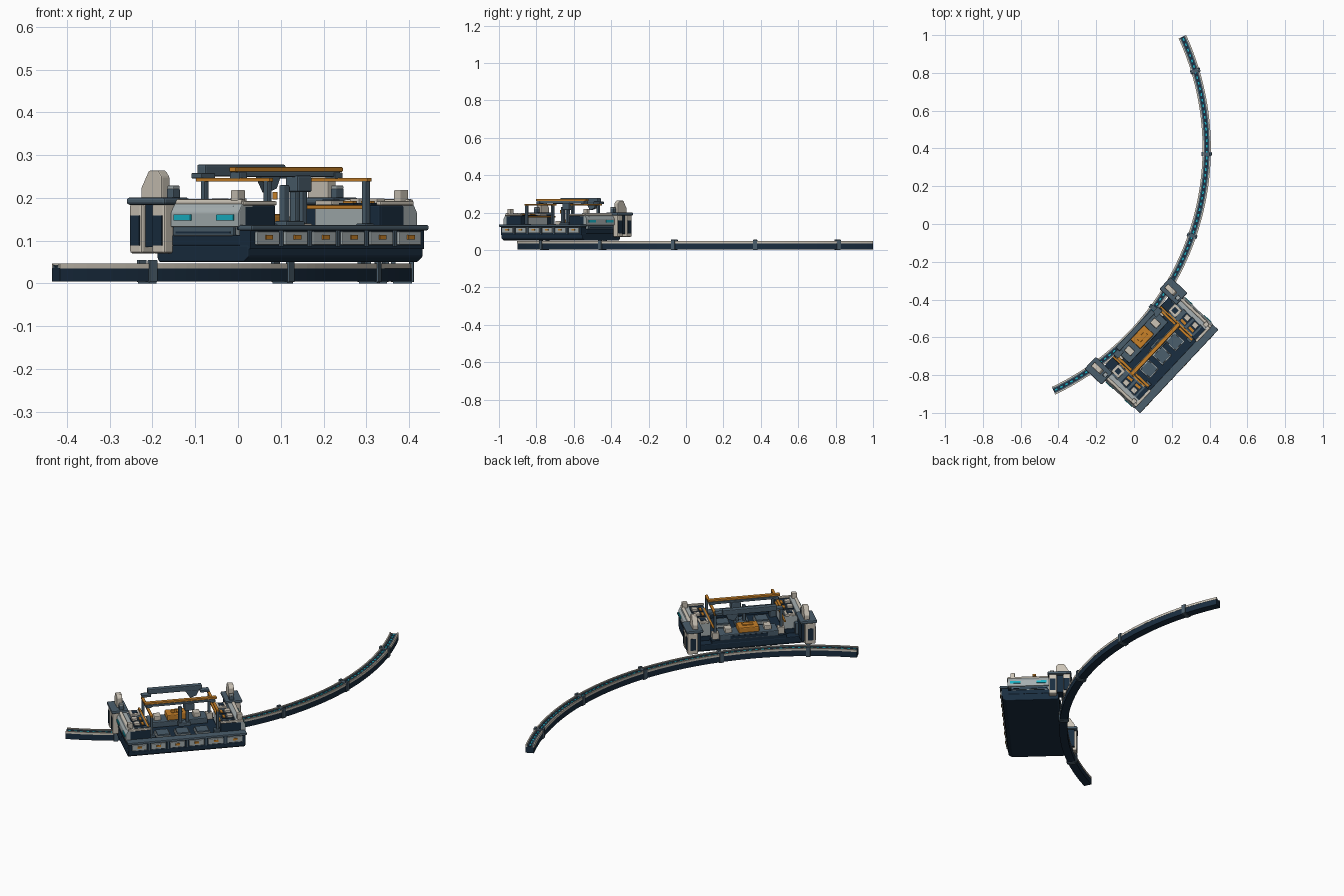
import bpy, bmesh, math
from mathutils import Matrix, Vector


def material(name, rgb):
    m = bpy.data.materials.new(name)
    m.diffuse_color = (*rgb, 1)
    return m


NAVY = material("dark navy", (0.010, 0.026, 0.050))
SLATE = material("slate blue", (0.070, 0.112, 0.150))
CREAM = material("warm cream", (0.60, 0.55, 0.47))
GRAY = material("light gray", (0.38, 0.43, 0.44))
ORANGE = material("orange", (0.58, 0.22, 0.022))
TEAL = material("teal light", (0.010, 0.45, 0.56))

# Curved track: arc centre, radius and end angles
CX, CY, R = -1.035, 0.40, 1.42
A0, A1 = math.radians(-64.6), math.radians(24.6)
# Platform frame: local x runs along the track, local -y points outward
PLATFORM = Matrix.Translation((0.0107, -0.566, 0)) @ Matrix.Rotation(math.radians(46.8), 4, 'Z')


def finish(name, bm, mat, matrix, bevel=0.0):
    bmesh.ops.recalc_face_normals(bm, faces=bm.faces)
    mesh = bpy.data.meshes.new(name)
    bm.to_mesh(mesh)
    bm.free()
    mesh.materials.append(mat)
    ob = bpy.data.objects.new(name, mesh)
    bpy.context.collection.objects.link(ob)
    ob.matrix_world = matrix
    if bevel:
        mod = ob.modifiers.new("bevel", 'BEVEL')
        mod.width = bevel
        mod.segments = 2
    return ob


def box(name, mat, x, y, z, bevel=0.0, matrix=PLATFORM):
    """Box given by its (min, max) range on each axis."""
    bm = bmesh.new()
    size = [abs(r[1] - r[0]) for r in (x, y, z)]
    mid = [(r[0] + r[1]) / 2 for r in (x, y, z)]
    bmesh.ops.create_cube(bm, size=1, matrix=Matrix.Translation(mid) @ Matrix.Diagonal((*size, 1)))
    return finish(name, bm, mat, matrix, bevel)


def prism(name, mat, profile, span, bevel=0.0, along_y=False):
    """Profile of (y, z) points extruded over an x range, or (x, z) over a y range."""
    bm = bmesh.new()
    pts = [(p, span[0], z) if along_y else (span[0], p, z) for p, z in profile]
    f = bm.faces.new([bm.verts.new(p) for p in pts])
    new = bmesh.ops.extrude_face_region(bm, geom=[f])['geom']
    d = span[1] - span[0]
    bmesh.ops.translate(bm, vec=(0, d, 0) if along_y else (d, 0, 0),
                        verts=[v for v in new if isinstance(v, bmesh.types.BMVert)])
    return finish(name, bm, mat, PLATFORM, bevel)


def rod(name, mat, a, b, radius, sides=12):
    a, b = Vector(a), Vector(b)
    d = b - a
    bm = bmesh.new()
    m = Matrix.Translation((a + b) / 2) @ d.to_track_quat('Z', 'Y').to_matrix().to_4x4()
    bmesh.ops.create_cone(bm, cap_ends=True, segments=sides, radius1=radius, radius2=radius,
                          depth=d.length, matrix=m)
    return finish(name, bm, mat, PLATFORM)


def arc_strip(name, mat, r, z, steps=64):
    """Rectangular section swept along the track arc."""
    bm = bmesh.new()
    rings = []
    for i in range(steps + 1):
        a = A0 + (A1 - A0) * i / steps
        rings.append([bm.verts.new((CX + (R + dr) * math.cos(a), CY + (R + dr) * math.sin(a), h))
                      for dr, h in ((r[0], z[0]), (r[1], z[0]), (r[1], z[1]), (r[0], z[1]))])
    for p, q in zip(rings, rings[1:]):
        for k in range(4):
            bm.faces.new((p[k], p[(k + 1) % 4], q[(k + 1) % 4], q[k]))
    bm.faces.new(rings[0])
    bm.faces.new(rings[-1])
    return finish(name, bm, mat, Matrix.Identity(4))


def on_arc(a):
    return Matrix.Translation((CX, CY, 0)) @ Matrix.Rotation(a, 4, 'Z') @ Matrix.Translation((R, 0, 0))


# ---- Track ----
arc_strip("track_body", NAVY, (-0.021, 0.021), (0.004, 0.036))
arc_strip("track_slot", NAVY, (-0.009, 0.009), (0.036, 0.040))
for s in (-1, 1):
    arc_strip("track_guide", SLATE, (s * 0.009, s * 0.015), (0.036, 0.043))
    arc_strip("track_edge", CREAM, (s * 0.015, s * 0.022), (0.035, 0.047))
for i in range(72):
    a = A0 + (A1 - A0) * (i + 0.5) / 72
    box("track_light", TEAL, (-0.004, 0.004), (-0.007, 0.007), (0.040, 0.042), matrix=on_arc(a))
for deg in (-54.6, -36.6, -19.0, -1.2, 16.8):
    m = on_arc(math.radians(deg))
    for s in (-1, 1):
        box("clamp_side", SLATE, (s * 0.016, s * 0.027), (-0.011, 0.011), (0.003, 0.055), 0.002, m)
    box("clamp_base", SLATE, (-0.022, 0.022), (-0.011, 0.011), (0, 0.006), 0, m)
    box("clamp_bridge", SLATE, (-0.018, 0.018), (-0.009, 0.009), (0.038, 0.046), 0, m)

# ---- Hull and deck ----
prism("hull", NAVY, [(-0.283, 0.050), (-0.01, 0.050), (-0.004, 0.062), (-0.004, 0.090),
                     (-0.300, 0.090), (-0.300, 0.062)], (-0.298, 0.298), 0.004)
box("deck", NAVY, (-0.19, 0.19), (-0.27, -0.005), (0.088, 0.106))

# ---- Drawer bank along the outer edge ----
box("drawer_bank", NAVY, (-0.297, 0.297), (-0.304, -0.268), (0.080, 0.128), 0.002)
box("drawer_rim", SLATE, (-0.303, 0.303), (-0.314, -0.268), (0.124, 0.137), 0.004)
for i in range(6):
    c = (i - 2.5) * 0.097
    box("drawer", GRAY, (c - 0.038, c + 0.038), (-0.311, -0.302), (0.090, 0.121), 0.002)
    box("drawer_handle", ORANGE, (c - 0.011, c + 0.011), (-0.315, -0.310), (0.103, 0.113))
    if i < 5:
        box("drawer_divider", SLATE, (c + 0.044, c + 0.053), (-0.309, -0.302), (0.086, 0.126))

# ---- Hatches on the deck ----
for c in (-0.1, 0.0, 0.1):
    box("hatch_frame", GRAY, (c - 0.036, c + 0.036), (-0.226, -0.152), (0.104, 0.118), 0.002)
    box("hatch_lid", SLATE, (c - 0.031, c + 0.031), (-0.221, -0.157), (0.116, 0.126), 0.002)

# ---- Mirrored end parts ----
for s in (-1, 1):
    def X(a, b):
        return tuple(sorted((s * a, s * b)))

    # console
    box("console_base", NAVY, X(0.185, 0.298), (-0.272, -0.050), (0.088, 0.113), 0.003)
    box("console_body", GRAY, X(0.185, 0.298), (-0.250, -0.056), (0.108, 0.182), 0.004)
    box("console_front", NAVY, X(0.178, 0.286), (-0.274, -0.235), (0.125, 0.184), 0.005)
    box("console_front_cap", CREAM, X(0.176, 0.292), (-0.277, -0.262), (0.182, 0.193), 0.004)
    prism("console_shell", GRAY, [(s * 0.305, 0.132), (s * 0.305, 0.166), (s * 0.290, 0.190),
                                  (s * 0.256, 0.190), (s * 0.256, 0.132)],
          (-0.274, -0.056), 0.002, along_y=True)
    rod("console_top_trim", CREAM, (s * 0.286, -0.272, 0.189), (s * 0.286, -0.060, 0.189), 0.008)
    box("console_vent", SLATE, X(0.293, 0.302), (-0.255, -0.060), (0.112, 0.132), 0.002)
    box("console_vent_slot", NAVY, X(0.298, 0.3035), (-0.245, -0.070), (0.117, 0.122))
    for y in (-0.232, -0.095):
        box("console_light", TEAL, X(0.302, 0.309), (y - 0.027, y + 0.027), (0.147, 0.161), 0.001)
    box("console_top", SLATE, X(0.188, 0.258), (-0.240, -0.060), (0.178, 0.185))
    # socket frame with a dark well
    box("socket_frame", CREAM, X(0.194, 0.246), (-0.104, -0.050), (0.182, 0.194), 0.003)
    box("socket_well", NAVY, X(0.206, 0.234), (-0.091, -0.063), (0.191, 0.196))
    for y in (-0.208, -0.150):
        box("console_bay", NAVY, X(0.194, 0.254), (y - 0.023, y + 0.023), (0.182, 0.188))
        box("console_unit", CREAM, X(0.222, 0.250), (y - 0.015, y + 0.015), (0.186, 0.199), 0.002)
        box("console_tab", ORANGE, X(0.200, 0.213), (y - 0.016, y + 0.016), (0.186, 0.193))
    box("console_rail", ORANGE, X(0.177, 0.187), (-0.235, -0.005), (0.174, 0.183), 0.001)
    box("console_knob", CREAM, X(0.266, 0.292), (-0.259, -0.235), (0.188, 0.219), 0.003)

    # end pod over the track
    box("pod_core", NAVY, X(0.255, 0.312), (-0.045, 0.046), (0.085, 0.186))
    box("pod_link", SLATE, X(0.240, 0.296), (-0.080, -0.030), (0.090, 0.150), 0.003)
    for y0, y1 in ((0.018, 0.058), (-0.055, -0.014)):
        box("pod_leg", CREAM, X(0.272, 0.326), (y0, y1), (0.070, 0.187), 0.006)
        ym = (y0 + y1) / 2
        box("pod_leg_panel", NAVY, X(0.324, 0.329), (ym - 0.015, ym + 0.015), (0.089, 0.159), 0.001)
    box("pod_back_panel", NAVY, X(0.285, 0.313), (0.055, 0.060), (0.092, 0.156), 0.001)
    box("pod_cap", SLATE, X(0.246, 0.333), (-0.062, 0.062), (0.184, 0.201), 0.006)
    prism("pod_fin", CREAM, [(0.046, 0.199), (0.046, 0.224), (0.022, 0.264), (-0.008, 0.264),
                             (-0.020, 0.250), (-0.020, 0.199)], X(0.270, 0.298), 0.003)
    box("pod_block", SLATE, X(0.268, 0.292), (-0.052, -0.030), (0.198, 0.222), 0.003)
    box("pod_block_cap", GRAY, X(0.269, 0.291), (-0.051, -0.031), (0.220, 0.229), 0.002)

    # gantry posts and side rails
    for y in (-0.238, -0.036):
        box("gantry_post", SLATE, X(0.161, 0.175), (y - 0.007, y + 0.007), (0.100, 0.242), 0.002)
        box("gantry_post_foot", CREAM if y > -0.1 else SLATE, X(0.150, 0.184),
            (y - 0.016, y + 0.016), (0.104, 0.140), 0.003)
    box("gantry_side_rail", ORANGE, X(0.161, 0.175), (-0.250, -0.014), (0.238, 0.247), 0.001)
    box("gantry_runner", SLATE, X(0.150, 0.176), (-0.156, -0.124), (0.245, 0.260), 0.002)
    box("rear_beam_arm", SLATE, X(0.125, 0.172), (-0.030, 0.004), (0.246, 0.258), 0.002)

    # bench end blocks
    box("bench_block", CREAM, X(0.082, 0.118), (-0.070, -0.024), (0.130, 0.156), 0.004)

# ---- Gantry beams ----
box("rear_beam", SLATE, (-0.138, 0.138), (-0.010, 0.018), (0.250, 0.278), 0.004)
box("cross_beam", SLATE, (-0.172, 0.172), (-0.152, -0.124), (0.249, 0.262), 0.002)
box("cross_beam_rail", ORANGE, (-0.184, 0.184), (-0.150, -0.130), (0.261, 0.272), 0.002)

# ---- Carriage hanging from the cross beam ----
box("carriage", SLATE, (0.018, 0.068), (-0.160, -0.120), (0.214, 0.252), 0.004)
for x in (0.000, 0.036):
    box("carriage_column", SLATE, (x - 0.008, x + 0.008), (-0.144, -0.124), (0.140, 0.230), 0.003)
box("carriage_foot", SLATE, (-0.012, 0.052), (-0.152, -0.112), (0.126, 0.146), 0.004)
rod("carriage_probe", ORANGE, (-0.022, -0.125, 0.196), (-0.022, -0.125, 0.214), 0.006)
prism("beam_hanger", SLATE, [(0.050, 0.255), (0.125, 0.255), (0.110, 0.222), (0.078, 0.212)],
      (-0.008, 0.010), 0.002, along_y=True)

# ---- Rear bench with load ----
box("bench", SLATE, (-0.150, 0.150), (-0.092, -0.003), (0.104, 0.134), 0.004)
box("bench_rear_slot", NAVY, (-0.095, 0.095), (-0.004, -0.001), (0.110, 0.126))
box("load", ORANGE, (-0.054, 0.052), (-0.082, -0.010), (0.132, 0.162), 0.005)
box("load_ridge", ORANGE, (-0.028, 0.028), (-0.058, -0.034), (0.160, 0.167), 0.002)
